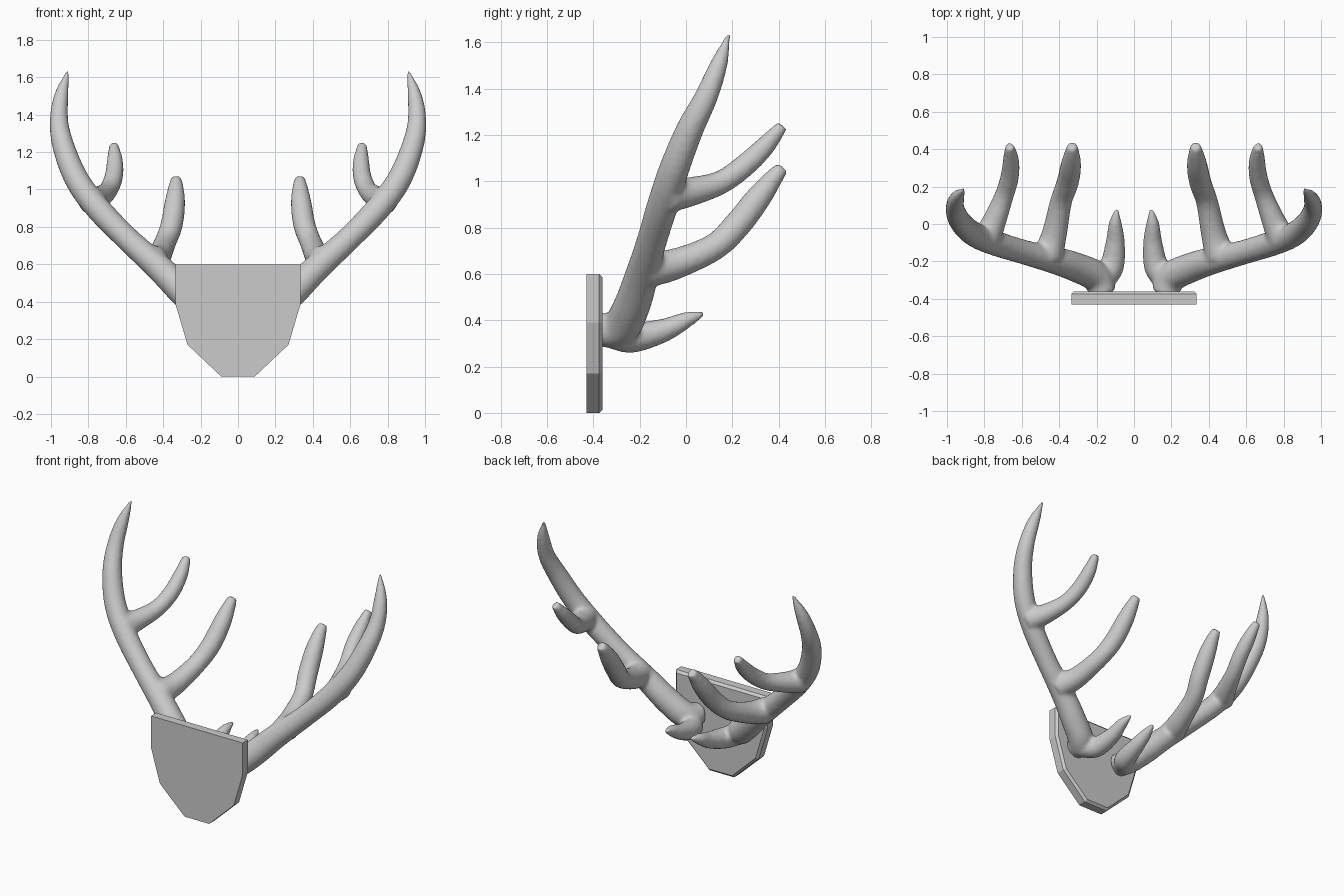
import bpy, bmesh, math
from mathutils import Vector

if "Cube" in bpy.data.objects:
    bpy.data.objects.remove(bpy.data.objects["Cube"])

SIDES, STEPS = 16, 6


def new_object(name, bm):
    bmesh.ops.recalc_face_normals(bm, faces=bm.faces[:])
    mesh = bpy.data.meshes.new(name)
    bm.to_mesh(mesh)
    bm.free()
    obj = bpy.data.objects.new(name, mesh)
    bpy.context.collection.objects.link(obj)
    return obj


def smooth_path(points):
    """Catmull-Rom through (x, y, z, radius) points."""
    p = [Vector(q) for q in points]
    p = [2 * p[0] - p[1]] + p + [2 * p[-1] - p[-2]]
    out = []
    for a, b, c, d in zip(p, p[1:], p[2:], p[3:]):
        for k in range(STEPS):
            t = k / STEPS
            out.append(0.5 * (2 * b + (c - a) * t + (2 * a - 5 * b + 4 * c - d) * t ** 2
                              + (3 * b - a - 3 * c + d) * t ** 3))
    return out + [p[-2]]


def add_tube(bm, points):
    """Closed tapered tube swept along a smooth path."""
    path = smooth_path(points)
    pos = [q.to_3d() for q in path]
    tan = None
    rings = []
    for i, q in enumerate(path):
        t = (pos[min(i + 1, len(pos) - 1)] - pos[max(i - 1, 0)]).normalized()
        if tan is None:
            u = t.orthogonal().normalized()
        else:
            u = tan.rotation_difference(t) @ u
        tan = t
        v = t.cross(u)
        r = max(q[3], 0.004)
        ring = []
        for k in range(SIDES):
            a = 2 * math.pi * k / SIDES
            ring.append(bm.verts.new(pos[i] + r * (math.cos(a) * u + math.sin(a) * v)))
        rings.append(ring)
    for lo, hi in zip(rings, rings[1:]):
        for k in range(SIDES):
            n = (k + 1) % SIDES
            bm.faces.new((lo[k], lo[n], hi[n], hi[k]))
    bm.faces.new(rings[0][::-1])
    bm.faces.new(rings[-1])


# Wall plaque: shield outline with a chamfered edge on the antler side
half = [(0.335, 0.6), (0.335, 0.39), (0.27, 0.17), (0.09, 0.0)]
outline = half + [(-x, z) for x, z in reversed(half)]
bm = bmesh.new()
front = bm.faces.new([bm.verts.new((x, -0.43, z)) for x, z in outline])
ext = bmesh.ops.extrude_face_region(bm, geom=[front], use_keep_orig=True)["geom"]
bmesh.ops.translate(bm, vec=(0, 0.055, 0),
                    verts=[g for g in ext if isinstance(g, bmesh.types.BMVert)])
bmesh.ops.recalc_face_normals(bm, faces=bm.faces[:])
back = max(bm.faces, key=lambda f: f.calc_center_median().y)
bmesh.ops.inset_region(bm, faces=[back], thickness=0.015, depth=0.015,
                       use_even_offset=True)
new_object("plaque", bm)

# Antler: main beam and three tines, (x, y, z, radius)
beam = [(0.165, -0.375, 0.355, 0.072), (0.20, -0.285, 0.37, 0.082),
        (0.30, -0.235, 0.46, 0.080), (0.42, -0.195, 0.58, 0.074),
        (0.59, -0.15, 0.735, 0.066), (0.75, -0.10, 0.90, 0.068),
        (0.86, -0.052, 1.05, 0.066), (0.93, 0.015, 1.22, 0.060),
        (0.957, 0.085, 1.36, 0.051), (0.945, 0.14, 1.50, 0.039),
        (0.909, 0.185, 1.635, 0.010)]
brow_tine = [(0.18, -0.31, 0.34, 0.066), (0.12, -0.23, 0.325, 0.066),
             (0.10, -0.10, 0.355, 0.052), (0.10, 0.0, 0.40, 0.036),
             (0.092, 0.078, 0.43, 0.012)]
middle_tine = [(0.46, -0.17, 0.62, 0.082), (0.425, -0.05, 0.642, 0.068),
               (0.39, 0.12, 0.715, 0.059), (0.355, 0.22, 0.81, 0.060),
               (0.338, 0.31, 0.925, 0.056), (0.332, 0.375, 1.01, 0.042),
               (0.33, 0.418, 1.06, 0.028)]
upper_tine = [(0.79, -0.08, 0.94, 0.078), (0.745, 0.02, 0.955, 0.064),
              (0.695, 0.15, 0.995, 0.052), (0.665, 0.25, 1.065, 0.050),
              (0.658, 0.34, 1.15, 0.044), (0.665, 0.416, 1.24, 0.026)]

bm = bmesh.new()
for branch in (beam, brow_tine, middle_tine, upper_tine):
    add_tube(bm, branch)
antlers = new_object("antlers", bm)

# Fuse the branches with soft joints, then mirror to the other side
fuse = antlers.modifiers.new("fuse", 'REMESH')
fuse.mode = 'VOXEL'
fuse.voxel_size = 0.012
fuse.use_smooth_shade = True
soften = antlers.modifiers.new("soften", 'SMOOTH')
soften.factor = 0.5
soften.iterations = 6
mirror = antlers.modifiers.new("mirror", 'MIRROR')
mirror.use_axis[0] = True
mirror.use_mirror_merge = False
